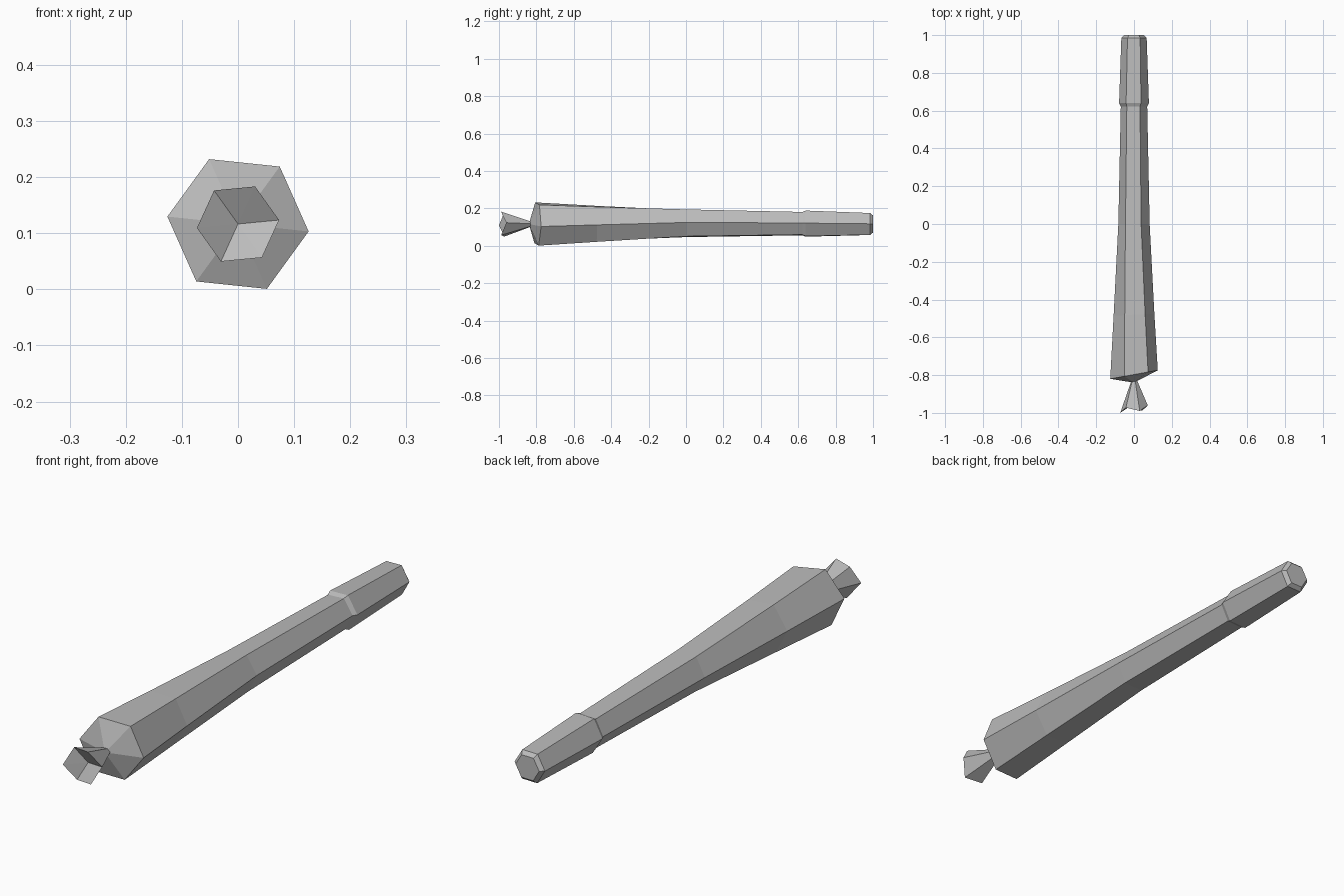
import bpy, bmesh
from math import sin, cos, radians

cube = bpy.data.objects.get("Cube")
if cube:
    bpy.data.objects.remove(cube, do_unlink=True)

AXIS_Z = 0.1165

grey = bpy.data.materials.new("plain_grey")
grey.use_nodes = True
grey.diffuse_color = (0.5, 0.5, 0.5, 1)
grey.node_tree.nodes["Principled BSDF"].inputs["Base Color"].default_value = (0.5, 0.5, 0.5, 1)


def ring(bm, y, radius, turn, lift=0, tilt=0, zigzag=0):
    """Six-sided section across the long axis; tilt and zigzag move corners along y."""
    corners = []
    for k in range(6):
        a = radians(turn + 60 * k)
        x = radius * cos(a)
        step = -zigzag if k % 2 else 0
        corners.append(bm.verts.new((x, y + tilt * x + step, AXIS_Z + lift + radius * sin(a))))
    return corners


def point(bm, y):
    return bm.verts.new((0, y, AXIS_Z))


def bridge(bm, a, b):
    for k in range(6):
        n = (k + 1) % 6
        bm.faces.new((a[k], a[n], b[n], b[k]))


def fan(bm, a, tip):
    for k in range(6):
        bm.faces.new((a[k], a[(k + 1) % 6], tip))


def finish(bm, name):
    bmesh.ops.recalc_face_normals(bm, faces=bm.faces)
    mesh = bpy.data.meshes.new(name)
    bm.to_mesh(mesh)
    bm.free()
    mesh.materials.append(grey)
    obj = bpy.data.objects.new(name, mesh)
    bpy.context.collection.objects.link(obj)


# Tapered shaft with a raised grip at the back and a blunt point at the front
bm = bmesh.new()
sections = [  # y, radius, turn, lift, tilt
    (-0.797, 0.1265, -6, 0, 0.18),
    (-0.48, 0.108, -3, 0.001, 0.05),
    (0.0, 0.083, 3, 0.004, 0),
    (0.622, 0.070, 3, 0.002, 0),
    (0.64, 0.079, 2, 0.002, 0),
    (0.985, 0.067, 1, 0, 0),
    (1.0, 0.052, 1, 0, 0),
]
rings = [ring(bm, *s) for s in sections]
for a, b in zip(rings, rings[1:]):
    bridge(bm, a, b)
fan(bm, rings[0], point(bm, -0.84))
bm.faces.new(rings[-1])
finish(bm, "shaft")

# Flared nozzle with a three-sided hollow in its mouth
bm = bmesh.new()
rim = ring(bm, -0.968, 0.0735, 5.5, 0, 0.1, 0.0247)
fan(bm, rim, point(bm, -0.79))
fan(bm, rim, point(bm, -0.945))
finish(bm, "nozzle")
